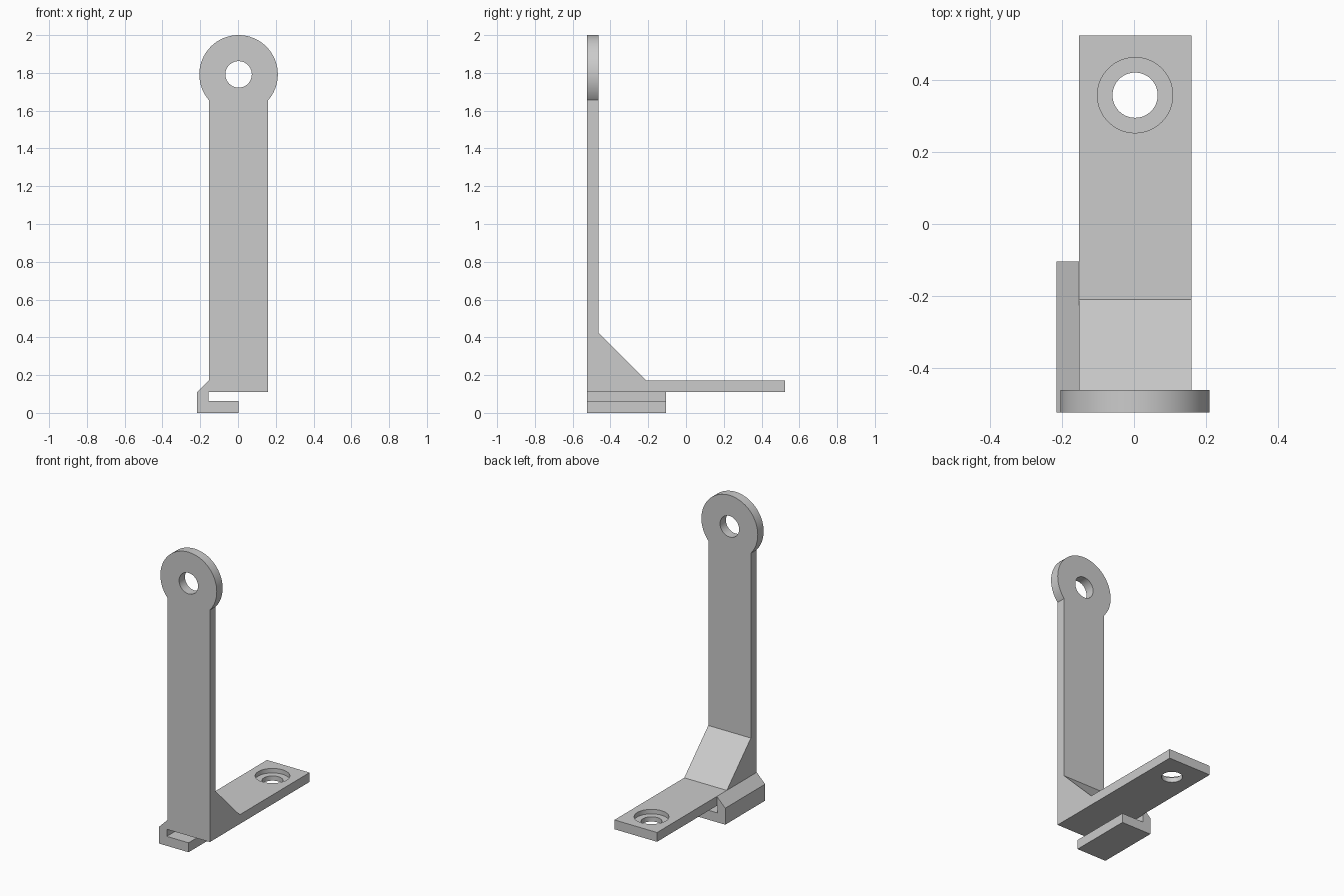
import bpy, bmesh, math
from mathutils import Vector

if "Cube" in bpy.data.objects:
    bpy.data.objects.remove(bpy.data.objects["Cube"])

grey = bpy.data.materials.new("plain_grey")
grey.use_nodes = True
COLOR = (0.6, 0.6, 0.6, 1)
grey.diffuse_color = COLOR
grey.node_tree.nodes["Principled BSDF"].inputs["Base Color"].default_value = COLOR

CX = 0.003                       # centre line of the strap
LEFT, RIGHT = -0.154, 0.16       # strap edges
FRONT, INNER, BACK = -0.525, -0.463, 0.525
BASE, TOP = 0.11, 0.172          # foot plate underside and top
HEAD_Z, HEAD_R = 1.792, 0.208


def extrude(name, points, offset):
    """Solid prism from a planar outline."""
    bm = bmesh.new()
    face = bm.faces.new([bm.verts.new(p) for p in points])
    moved = bmesh.ops.extrude_face_region(bm, geom=[face])["geom"]
    bmesh.ops.translate(bm, vec=Vector(offset),
                        verts=[g for g in moved if isinstance(g, bmesh.types.BMVert)])
    bmesh.ops.recalc_face_normals(bm, faces=bm.faces)
    mesh = bpy.data.meshes.new(name)
    bm.to_mesh(mesh)
    bm.free()
    mesh.materials.append(grey)
    obj = bpy.data.objects.new(name, mesh)
    bpy.context.collection.objects.link(obj)
    return obj


def circle(radius, count=64):
    return [(radius * math.cos(2 * math.pi * i / count),
             radius * math.sin(2 * math.pi * i / count)) for i in range(count)]


def combine(target, tool, operation):
    mod = target.modifiers.new(operation.lower(), "BOOLEAN")
    mod.operation, mod.object, mod.solver = operation, tool, "EXACT"
    bpy.context.view_layer.objects.active = target
    bpy.ops.object.modifier_apply(modifier=mod.name)
    bpy.data.objects.remove(tool)


# L-shaped strap with a sloped gusset in the corner
profile = [(FRONT, BASE), (BACK, BASE), (BACK, TOP), (-0.21, TOP),
           (INNER, 0.424), (INNER, HEAD_Z), (FRONT, HEAD_Z)]
bracket = extrude("bracket", [(LEFT, y, z) for y, z in profile], (RIGHT - LEFT, 0, 0))

# Round eye at the top of the upright
head = extrude("head", [(CX + x, FRONT, HEAD_Z + z) for x, z in circle(HEAD_R)],
               (0, INNER - FRONT, 0))
combine(bracket, head, "UNION")
eye = extrude("eye_cutter", [(CX + x, FRONT - 0.1, HEAD_Z + z) for x, z in circle(0.07)],
              (0, 0.3, 0))
combine(bracket, eye, "DIFFERENCE")

# Counterbored screw hole in the foot plate
for radius, bottom in ((0.063, 0.0), (0.105, 0.142)):
    bore = extrude("bore_cutter", [(CX + x, 0.359 + y, bottom) for x, y in circle(radius)],
                   (0, 0, 0.3))
    combine(bracket, bore, "DIFFERENCE")

# Side hook folded under the foot plate
hook_outline = [(-0.216, 0), (CX, 0), (CX, 0.063), (-0.157, 0.063),
                (-0.157, BASE), (LEFT, BASE), (LEFT, TOP), (-0.216, BASE)]
hook = extrude("side_hook", [(x, FRONT, z) for x, z in hook_outline], (0, 0.42, 0))

# Smooth the round walls, keep the edges crisp
bpy.ops.object.select_all(action="DESELECT")
for obj in (bracket, hook):
    obj.select_set(True)
bpy.context.view_layer.objects.active = bracket
bpy.ops.object.shade_smooth_by_angle(angle=math.radians(30))
